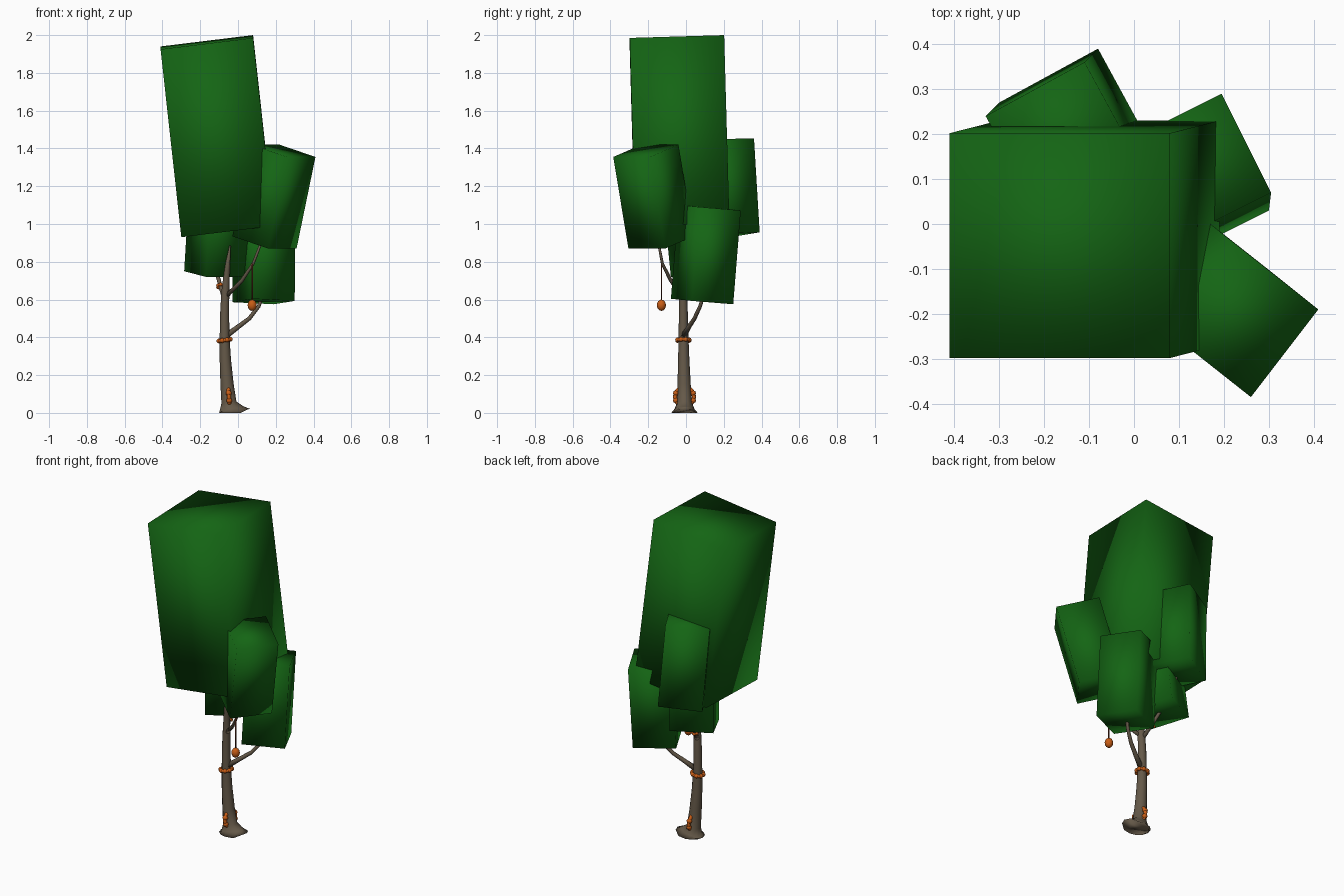
import bpy, bmesh, math
from mathutils import Vector, Matrix

if "Cube" in bpy.data.objects:
    bpy.data.objects.remove(bpy.data.objects["Cube"])


def material(name, color):
    m = bpy.data.materials.new(name)
    m.diffuse_color = (*color, 1)
    m.use_nodes = True
    m.node_tree.nodes["Principled BSDF"].inputs["Base Color"].default_value = m.diffuse_color
    return m


GREEN = material("leaf green", (0.007, 0.13, 0.007))
BARK = material("bark brown", (0.13, 0.10, 0.066))
ORANGE = material("orange", (0.58, 0.11, 0.008))
STRING = material("string red brown", (0.16, 0.035, 0.015))


def finish(bm, name, mat):
    bmesh.ops.recalc_face_normals(bm, faces=bm.faces)
    for f in bm.faces:
        f.smooth = True
    me = bpy.data.meshes.new(name)
    bm.to_mesh(me)
    bm.free()
    me.materials.append(mat)
    ob = bpy.data.objects.new(name, me)
    bpy.context.collection.objects.link(ob)
    return ob


def leaf_block(name, corner, a, b, up):
    """Leaning block from one bottom corner and three edge vectors."""
    bm = bmesh.new()
    bmesh.ops.create_cube(bm, size=1)
    c, a, b, up = map(Vector, (corner, a, b, up))
    for v in bm.verts:
        p = v.co + Vector((0.5, 0.5, 0.5))
        v.co = c + a * p.x + b * p.y + up * p.z
    return finish(bm, name, GREEN)


def tube(name, pts, mat, sides=10):
    """Tapered tube through (x, y, z, radius) points."""
    bm = bmesh.new()
    P = [Vector(p[:3]) for p in pts]
    rings = []
    for i, p in enumerate(P):
        d = P[min(i + 1, len(P) - 1)] - P[max(i - 1, 0)]
        q = Vector((0, 0, 1)).rotation_difference(d.normalized())
        ring = []
        for k in range(sides):
            t = 2 * math.pi * k / sides
            r = pts[i][3]
            ring.append(bm.verts.new(p + q @ Vector((r * math.cos(t), r * math.sin(t), 0))))
        rings.append(ring)
    for r0, r1 in zip(rings, rings[1:]):
        for k in range(sides):
            j = (k + 1) % sides
            bm.faces.new((r0[k], r0[j], r1[j], r1[k]))
    bm.faces.new(rings[0])
    bm.faces.new(rings[-1])
    return finish(bm, name, mat)


def band(name, loc, rot, major, minor, bumps=0):
    """Orange ring with optional knobs around it."""
    bm = bmesh.new()
    n, m = 20, 8
    grid = []
    for i in range(n):
        t = 2 * math.pi * i / n
        grid.append([bm.verts.new((
            (major + minor * math.cos(2 * math.pi * k / m)) * math.cos(t),
            (major + minor * math.cos(2 * math.pi * k / m)) * math.sin(t),
            minor * math.sin(2 * math.pi * k / m))) for k in range(m)])
    for i in range(n):
        for k in range(m):
            i2, k2 = (i + 1) % n, (k + 1) % m
            bm.faces.new((grid[i][k], grid[i2][k], grid[i2][k2], grid[i][k2]))
    for i in range(bumps):
        t = 2 * math.pi * (i + 0.5) / bumps
        bmesh.ops.create_uvsphere(bm, u_segments=8, v_segments=6, radius=minor * 1.4,
                                  matrix=Matrix.Translation((major * math.cos(t), major * math.sin(t), 0)))
    ob = finish(bm, name, ORANGE)
    ob.location, ob.rotation_euler = loc, rot
    return ob


# Foliage blocks
leaf_block("crown_foliage", (-0.30, -0.27, 0.93), (0.49, 0, 0.06), (0, 0.5, 0.015), (-0.11, -0.028, 0.995))
leaf_block("front_right_foliage", (0.16, -0.305, 0.87), (0.15, 0.195, 0), (-0.19, 0.15, 0.065), (0.10, -0.08, 0.485))
leaf_block("right_foliage", (0.08, -0.08, 0.604), (0.22, 0.11, -0.011), (-0.11, 0.22, -0.018), (0.005, 0.04, 0.497))
leaf_block("back_foliage", (-0.18, 0.05, 0.93), (0.22, 0.12, 0.02), (-0.12, 0.22, 0.006), (-0.03, -0.03, 0.498))
leaf_block("left_foliage", (-0.17, -0.08, 0.72), (0.22, 0.115, 0), (-0.115, 0.22, 0.03), (0.03, -0.05, 0.496))

# Trunk with flared, uneven foot
trunk = tube("trunk", [(-0.035, -0.008, 0, 0.07), (-0.042, -0.008, 0.022, 0.052), (-0.048, -0.008, 0.055, 0.04),
                       (-0.058, -0.01, 0.15, 0.035), (-0.067, -0.012, 0.28, 0.03), (-0.071, -0.013, 0.40, 0.026),
                       (-0.071, -0.014, 0.52, 0.024), (-0.067, -0.016, 0.64, 0.021), (-0.058, -0.028, 0.76, 0.015),
                       (-0.042, -0.055, 0.885, 0.004)], BARK, 12)
for v in trunk.data.vertices:
    if v.co.z < 0.045:
        d = v.co.x + 0.035
        v.co.x = -0.035 + d * (1.5 if d > 0 else 1.12)
    if v.co.z < 0.012:
        v.co.z = 0

# Branches
tube("right_branch", [(-0.06, -0.012, 0.41, 0.016), (0.0, 0.015, 0.455, 0.013), (0.06, 0.045, 0.50, 0.011),
                      (0.11, 0.075, 0.565, 0.010), (0.15, 0.11, 0.68, 0.007)], BARK, 8)
tube("front_branch", [(-0.06, -0.02, 0.62, 0.012), (0.02, -0.08, 0.70, 0.010), (0.08, -0.125, 0.79, 0.008),
                      (0.13, -0.15, 0.92, 0.006)], BARK, 8)
tube("back_branch", [(-0.07, -0.01, 0.60, 0.013), (-0.095, 0.05, 0.68, 0.011), (-0.13, 0.13, 0.80, 0.009),
                     (-0.16, 0.19, 0.96, 0.007)], BARK, 8)

# Orange bands on trunk and branch
band("trunk_band", (-0.071, -0.014, 0.385), (0, math.radians(-8), 0), 0.033, 0.009, 8)
band("root_band", (-0.048, -0.008, 0.085), (0, math.radians(86), 0), 0.050, 0.011, 8)
band("branch_band", (-0.092, 0.04, 0.67), (math.radians(-40), 0, 0), 0.016, 0.007, 6)

# Hanging ornament
tube("ornament_string", [(0.075, -0.13, 0.59, 0.004), (0.075, -0.13, 0.79, 0.004)], STRING, 6)
bm = bmesh.new()
bmesh.ops.create_uvsphere(bm, u_segments=12, v_segments=8, radius=1,
                          matrix=Matrix.Translation((0.075, -0.13, 0.57)) @ Matrix.Diagonal((0.024, 0.024, 0.03, 1)))
finish(bm, "hanging_ornament", ORANGE)
